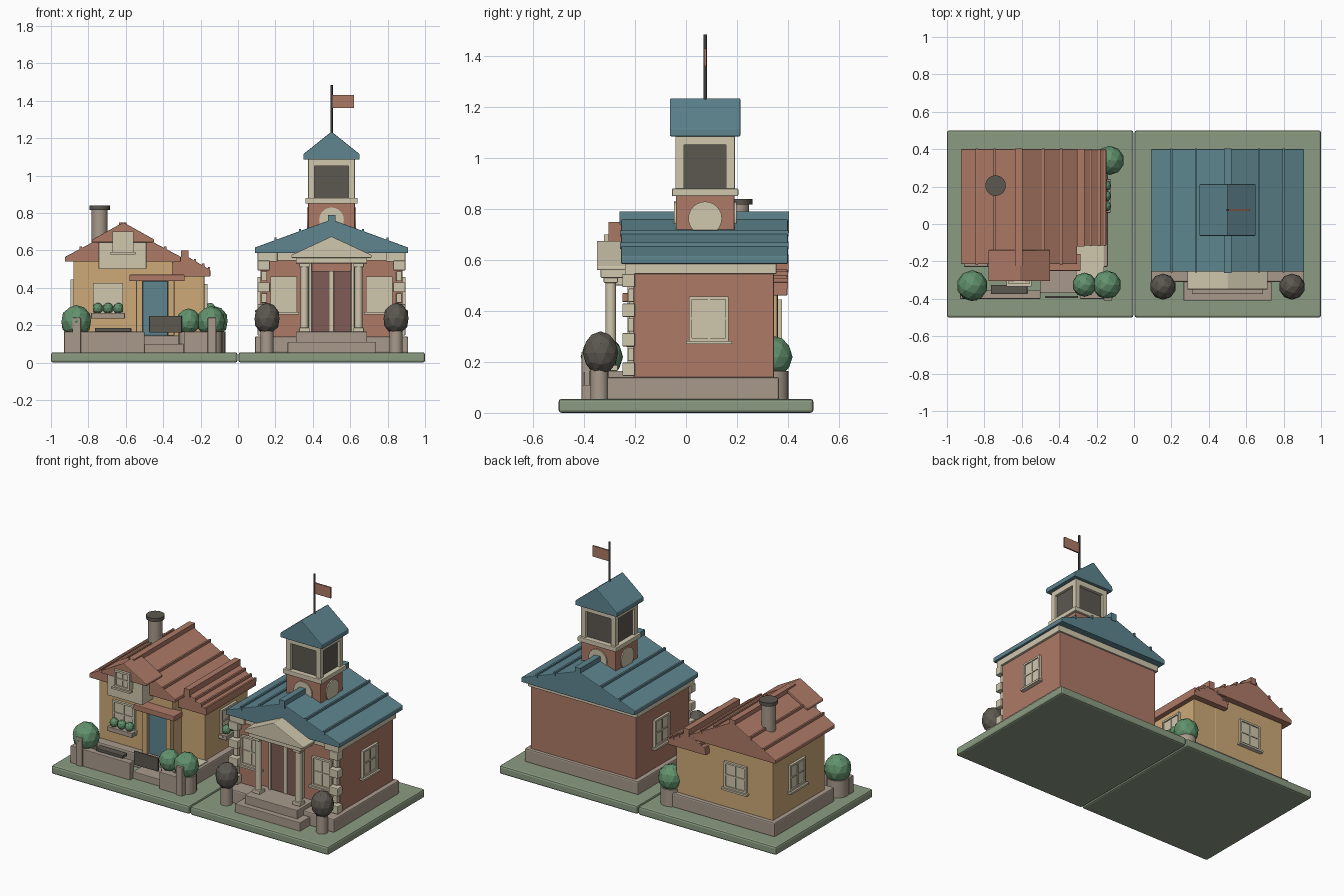
import bpy, bmesh, math
from mathutils import Matrix, Vector

default_cube = bpy.data.objects.get("Cube")
if default_cube:
    bpy.data.objects.remove(default_cube, do_unlink=True)


def material(name, *rgb):
    # Colours are given as display bytes and stored as linear values
    linear = [((c / 255 + .055) / 1.055) ** 2.4 for c in rgb] + [1]
    mat = bpy.data.materials.new(name)
    mat.use_nodes = True
    mat.diffuse_color = linear
    mat.node_tree.nodes["Principled BSDF"].inputs["Base Color"].default_value = linear
    return mat


lawn = material("lawn_green", 139, 156, 130)
brick = material("brick_red", 174, 122, 103)
stone = material("warm_stone", 168, 154, 140)
cream = material("cream", 208, 199, 174)
teal = material("teal", 94, 133, 143)
tan = material("tan_plaster", 206, 170, 120)
dark = material("charcoal", 92, 87, 80)
leaf = material("leaf_green", 98, 146, 109)
maroon = material("maroon_door", 128, 92, 87)
iron = material("dark_iron", 62, 61, 60)


def finish(name, mat, bm, bevel=0, matrix=None):
    bmesh.ops.recalc_face_normals(bm, faces=bm.faces)
    mesh = bpy.data.meshes.new(name)
    bm.to_mesh(mesh)
    bm.free()
    mesh.materials.append(mat)
    obj = bpy.data.objects.new(name, mesh)
    bpy.context.collection.objects.link(obj)
    if matrix:
        obj.matrix_world = matrix
    if bevel:
        mod = obj.modifiers.new("soft_edges", "BEVEL")
        mod.width = bevel
        mod.segments = 2
    return obj


def boxes(name, mat, parts, bevel=0, matrix=None):
    # Each part is given by its low and high limits along x, y and z
    bm = bmesh.new()
    for x0, x1, y0, y1, z0, z1 in parts:
        place = Matrix.Translation(((x0 + x1) / 2, (y0 + y1) / 2, (z0 + z1) / 2))
        size = Matrix.Diagonal((x1 - x0, y1 - y0, z1 - z0, 1))
        bmesh.ops.create_cube(bm, size=1, matrix=place @ size)
    return finish(name, mat, bm, bevel, matrix)


def box(name, mat, *limits, bevel=.004):
    return boxes(name, mat, [limits], bevel)


def cylinder(name, mat, centre, radius, depth, axis="z", sides=20):
    turn = {"z": Matrix(), "x": Matrix.Rotation(math.pi / 2, 4, "Y"),
            "y": Matrix.Rotation(math.pi / 2, 4, "X")}[axis]
    bm = bmesh.new()
    bmesh.ops.create_cone(bm, cap_ends=True, segments=sides, radius1=radius,
                          radius2=radius, depth=depth)
    for face in bm.faces:
        face.smooth = len(face.verts) == 4
    obj = finish(name, mat, bm, 0, Matrix.Translation(centre) @ turn)
    for edge in obj.data.edges:
        ends = [obj.data.vertices[i].co.z for i in edge.vertices]
        edge.use_edge_sharp = abs(ends[0] - ends[1]) < depth / 2
    return obj


def bush(name, mat, centre, radius, height):
    bm = bmesh.new()
    bmesh.ops.create_icosphere(bm, subdivisions=2, radius=1)
    bmesh.ops.scale(bm, vec=(radius, radius, height), verts=bm.verts)
    return finish(name, mat, bm, 0, Matrix.Translation(centre))


def gable(name, mat, x0, x1, y0, y1, base, eave, peak, seams=(), cap=0):
    # Solid gable roof with its ridge along y, standing seams and a ridge cap
    mid, half = (x0 + x1) / 2, (x1 - x0) / 2
    bm = bmesh.new()
    outline = [(x0, base), (x1, base), (x1, eave), (mid, peak), (x0, eave)]
    face = bm.faces.new([bm.verts.new((x, y0, z)) for x, z in outline])
    side = bmesh.ops.extrude_face_region(bm, geom=[face])["geom"]
    moved = [v for v in side if isinstance(v, bmesh.types.BMVert)]
    bmesh.ops.translate(bm, vec=(0, y1 - y0, 0), verts=moved)
    finish(name, mat, bm, .004)
    rods = []
    for f in seams:
        z = peak + (eave - peak) * f
        for x in (mid - half * f, mid + half * f):
            rods.append((x - .006, x + .006, y0 - .003, y1 + .003, z - .012, z + .012))
    if cap:
        rods.append((mid - .02, mid + .02, y0 - .006, y1 + .004, peak - .025, peak + cap))
    if rods:
        boxes(name + "_seams", mat, rods)


def facing(x, y, z, turn):
    return Matrix.Translation((x, y, z)) @ Matrix.Rotation(math.radians(turn), 4, "Z")


def window(name, x, y, z, w, h, turn=0):
    # Pane, raised frame with cross bars, and a sill, facing -y before turning
    a, b, t = w / 2, h / 2, .012
    parts = [(-a, a, -.008, .02, -b, b),
             (-a, t - a, -.016, 0, -b, b), (a - t, a, -.016, 0, -b, b),
             (-a, a, -.016, 0, b - t, b), (-a, a, -.016, 0, -b, t - b),
             (-t / 3, t / 3, -.013, 0, -b, b), (-a, a, -.013, 0, -t / 3, t / 3),
             (-a - t, a + t, -.028, 0, -b - t, -b)]
    boxes(name, cream, parts, 0, facing(x, y, z, turn))


def flower_box(name, x, y, z, turn=0):
    place = facing(x, y, z, turn)
    boxes(name, stone, [(-.09, .09, -.055, 0, -.015, .015)], .003, place)
    for i in (-1, 0, 1):
        bush(name + "_plant", leaf, place @ Vector((i * .055, -.03, .04)), .028, .03)


# Ground tiles
box("lawn_left", lawn, .003, 1, -.5, .5, 0, .055, bevel=.012)
box("lawn_right", lawn, -1, -.003, -.5, .5, 0, .055, bevel=.012)

# Hall: body and main roof
box("hall_plinth", stone, .09, .91, -.31, .365, .05, .14, bevel=.008)
box("hall_walls", brick, .12, .88, -.205, .345, .13, .56)
box("hall_cornice", cream, .105, .895, -.225, .355, .545, .59)
gable("hall_roof", teal, .09, .91, -.255, .4, .585, .615, .765, (.41, .73), .025)

# Hall: portico, door and steps
box("lower_step", stone, .265, .735, -.41, -.3, .05, .11)
box("upper_step", stone, .31, .69, -.375, -.2, .1, .165)
box("portico_beam", cream, .31, .69, -.335, -.2, .53, .57)
gable("pediment", cream, .285, .715, -.35, -.2, .56, .575, .675)
box("hall_door", maroon, .395, .605, -.222, -.2, .165, .49)
box("door_centre_strip", cream, .488, .512, -.227, -.2, .165, .49)

# Hall: parts mirrored about its centre line
for s in (-1, 1):
    def across(d):
        return .5 + s * d

    def pair(inner, outer):
        return sorted((across(inner), across(outer)))

    column_x = across(.145)
    cylinder("column", cream, (column_x, -.295, .35), .021, .37)
    for z in (.165, .51):
        box("column_block", cream, column_x - .028, column_x + .028, -.323, -.267, z, z + .022)
    box("door_post", cream, *pair(.105, .122), -.23, -.2, .16, .53)
    window("hall_front_window", across(.255), -.205, .365, .14, .19)
    window("hall_side_window", across(.38), .09, .37, .155, .175, 90 * s)
    quoins = []
    for i in range(7):
        wide = i % 2 == 0
        z = .145 + i * .058
        quoins.append((*pair(.33 if wide else .345, .395 if wide else .375),
                       -.25 if wide else -.228, -.2, z, z + .052))
    boxes("corner_quoins", cream, quoins, .004)
    box("cornice_end", cream, *pair(.29, .395), -.24, -.2, .54, .6)
    cylinder("shrub_pot", stone, (across(.345), -.34, .11), .035, .12)
    bush("dark_shrub", dark, (across(.345), -.335, .235), .07, .085)

# Bell tower
box("tower_base", brick, .375, .625, -.04, .19, .65, .86)
cylinder("clock_front_back", cream, (.5, .075, .763), .066, .245, "y", 24)
cylinder("clock_sides", cream, (.5, .075, .763), .066, .264, "x", 24)
box("belfry_ledge", cream, .36, .64, -.055, .205, .85, .88)
box("belfry_dark_core", dark, .392, .608, -.023, .173, .87, 1.07)
posts = [(x, x + .035, y, y + .035, .87, 1.09) for x in (.375, .59) for y in (-.042, .157)]
boxes("belfry_posts", cream, posts, .003)
box("belfry_top_beam", cream, .375, .625, -.042, .192, 1.05, 1.09)
gable("tower_roof", teal, .35, .65, -.063, .213, 1.085, 1.115, 1.235)
cylinder("flagpole", iron, (.5, .075, 1.35), .007, .27, sides=10)
box("flag", brick, .505, .62, .07, .08, 1.36, 1.43, bevel=0)

# Cottage: walls and roofs
box("cottage_plinth", stone, -.91, -.14, -.23, .385, .05, .145, bevel=.008)
box("cottage_main_walls", tan, -.88, -.35, -.175, .36, .13, .55)
box("cottage_wing_walls", tan, -.37, -.18, -.085, .358, .13, .475)
gable("cottage_main_roof", brick, -.925, -.305, -.215, .4, .54, .565, .73, (.42, .73), .018)
gable("cottage_wing_roof", brick, -.42, -.148, -.115, .398, .46, .495, .575, (.4, .72, .95), .025)
cylinder("chimney", stone, (-.74, .205, .7), .043, .25)
cylinder("chimney_cap", dark, (-.74, .205, .828), .055, .022)

# Cottage: dormer, door and windows
box("dormer_block", cream, -.745, -.49, -.285, -.15, .5, .66)
gable("dormer_roof", brick, -.778, -.448, -.305, -.14, .643, .658, .75)
window("dormer_window", -.615, -.305, .645, .11, .11)
box("cottage_door", teal, -.51, -.375, -.19, -.17, .145, .435)
for x in (-.545, -.375):
    box("cottage_door_post", tan, x, x + .035, -.21, -.17, .145, .44)
box("door_awning", brick, -.58, -.285, -.25, -.16, .435, .47)
window("cottage_front_window", -.695, -.175, .345, .16, .16)
flower_box("front_flower_box", -.695, -.175, .25)
window("cottage_back_window", -.615, .36, .36, .16, .17, 180)
window("cottage_far_side_window", -.88, .12, .36, .16, .17, -90)
window("wing_side_window", -.18, .15, .34, .16, .16, 90)
flower_box("wing_flower_box", -.18, .15, .25, 90)

# Front yard: low walls, end posts, gate, bench and bushes
box("yard_wall_left", stone, -.93, -.5, -.4, -.355, .05, .165)
box("yard_wall_right", stone, -.29, -.115, -.4, -.355, .05, .165)
box("yard_path", stone, -.5, -.29, -.37, -.2, .05, .1)
box("wing_patio", cream, -.31, -.16, -.3, -.08, .05, .15)
for x in (-.885, -.162):
    box("yard_post", stone, x, x + .045, -.41, -.35, .05, .24)
box("yard_gate", dark, -.475, -.3, -.396, -.384, .16, .25)
box("bench_seat", dark, -.765, -.57, -.375, -.325, .165, .185)
for x in (-.75, -.6):
    box("bench_leg", dark, x, x + .015, -.365, -.335, .05, .17)
for x, y, r in ((-.865, -.33, .083), (-.265, -.325, .065), (-.145, -.325, .077), (-.13, .34, .078)):
    cylinder("bush_pot", stone, (x, y, .11), r * .8, .11)
    bush("round_bush", leaf, (x, y, .22), r, r + .005)
